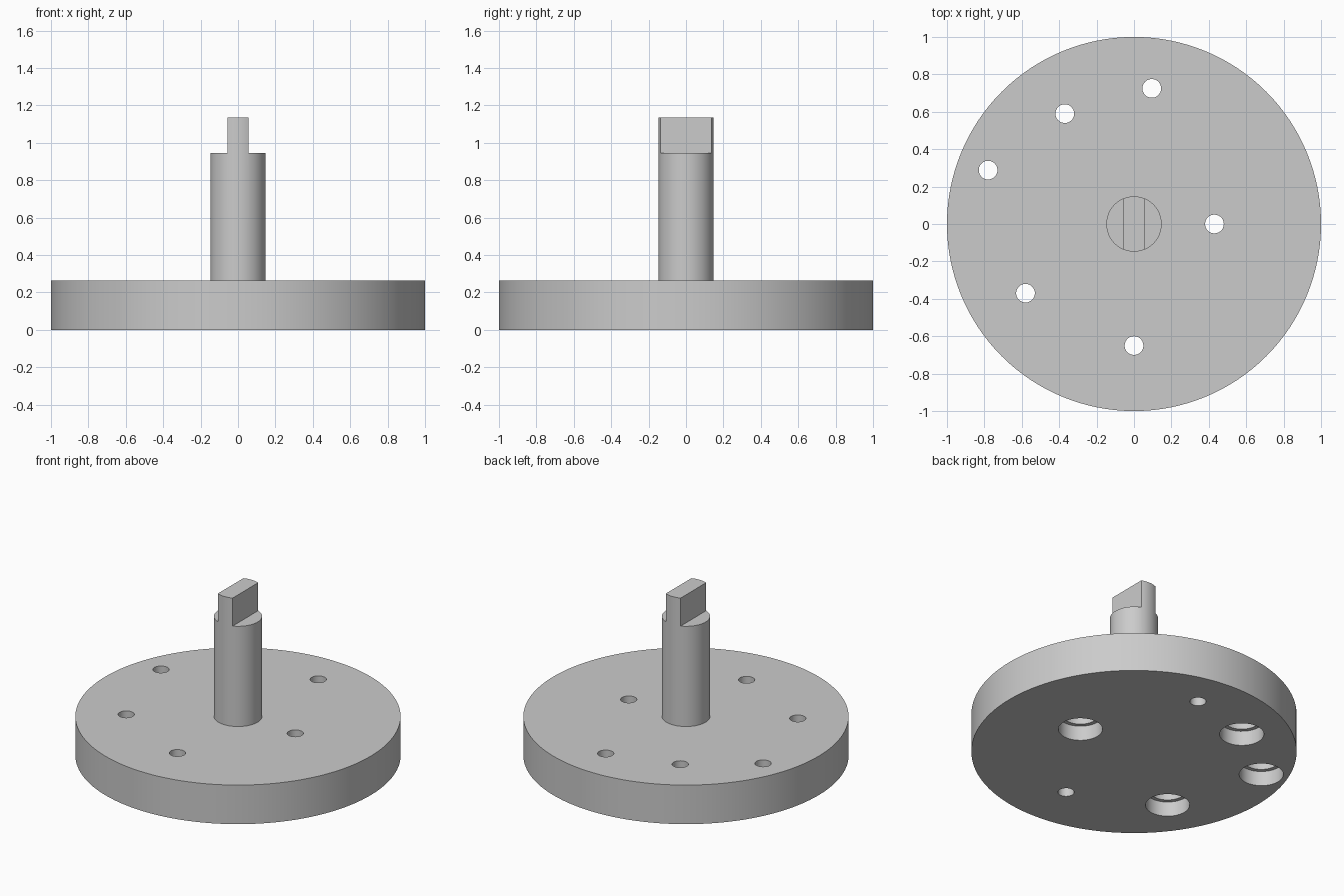
import bpy
import bmesh
import math
from mathutils import Matrix

cube = bpy.data.objects.get("Cube")
if cube:
    bpy.data.objects.remove(cube, do_unlink=True)

PLATE_TOP = 0.265
SHAFT_R = 0.148
SHOULDER_Z = 0.945
TOP_Z = 1.135
TANG_HALF = 0.056

# Single plain grey
grey = bpy.data.materials.new("plain_grey")
grey.use_nodes = True
colour = (0.6, 0.6, 0.6, 1)
grey.diffuse_color = colour
grey.node_tree.nodes["Principled BSDF"].inputs["Base Color"].default_value = colour


def make_object(name, bm):
    bmesh.ops.recalc_face_normals(bm, faces=bm.faces)
    mesh = bpy.data.meshes.new(name)
    bm.to_mesh(mesh)
    bm.free()
    mesh.materials.append(grey)
    obj = bpy.data.objects.new(name, mesh)
    bpy.context.collection.objects.link(obj)
    return obj


def lathe(name, profile, steps, x=0, y=0):
    """Turn an (r, z) profile that starts and ends on the axis."""
    bm = bmesh.new()
    verts = [bm.verts.new((r, 0, z)) for r, z in profile]
    edges = [bm.edges.new(pair) for pair in zip(verts, verts[1:])]
    bmesh.ops.spin(bm, geom=verts + edges, cent=(0, 0, 0), axis=(0, 0, 1),
                   angle=math.tau, steps=steps, use_merge=True)
    bmesh.ops.remove_doubles(bm, verts=bm.verts, dist=1e-5)
    # Merge the cap fans into single flat faces
    bmesh.ops.dissolve_limit(bm, angle_limit=0.002, verts=bm.verts, edges=bm.edges)
    bmesh.ops.translate(bm, verts=bm.verts, vec=(x, y, 0))
    return make_object(name, bm)


def box(name, centre, size):
    bm = bmesh.new()
    bmesh.ops.create_cube(bm, size=1, matrix=Matrix.Translation(centre) @ Matrix.Diagonal((*size, 1)))
    return make_object(name, bm)


def cut(target, cutter):
    cutter.hide_render = True
    mod = target.modifiers.new("cut", 'BOOLEAN')
    mod.operation = 'DIFFERENCE'
    mod.solver = 'EXACT'
    mod.object = cutter
    bpy.context.view_layer.objects.active = target
    bpy.ops.object.modifier_apply(modifier=mod.name)
    bpy.data.objects.remove(cutter, do_unlink=True)


def smooth(obj):
    bpy.ops.object.select_all(action='DESELECT')
    obj.select_set(True)
    bpy.context.view_layer.objects.active = obj
    bpy.ops.object.shade_smooth_by_angle(angle=math.radians(30))


# Round base plate
plate = lathe("base_plate", [(0, 0), (1, 0), (1, PLATE_TOP), (0, PLATE_TOP)], 128)

# Plain through holes, and holes stepped wider from below
plain = [(0, -0.65), (0.095, 0.725)]
stepped = [(0.43, 0), (-0.58, -0.37), (-0.78, 0.288), (-0.37, 0.59)]
plain_profile = [(0, -0.1), (0.05, -0.1), (0.05, 0.4), (0, 0.4)]
stepped_profile = [(0, -0.1), (0.136, -0.1), (0.136, 0.1), (0.11, 0.1),
                   (0.11, 0.2), (0.05, 0.2), (0.05, 0.4), (0, 0.4)]
for holes, profile in ((plain, plain_profile), (stepped, stepped_profile)):
    for x, y in holes:
        cut(plate, lathe("hole_cutter", profile, 40, x, y))
smooth(plate)

# Upright shaft with a flat drive tang at the top
shaft = lathe("drive_shaft", [(0, PLATE_TOP - 0.01), (SHAFT_R, PLATE_TOP - 0.01),
                              (SHAFT_R, TOP_Z), (0, TOP_Z)], 64)
for side in (-1, 1):
    cut(shaft, box("tang_cutter", (side * (TANG_HALF + 0.15), 0, SHOULDER_Z + 0.15), (0.3, 0.5, 0.3)))
smooth(shaft)
